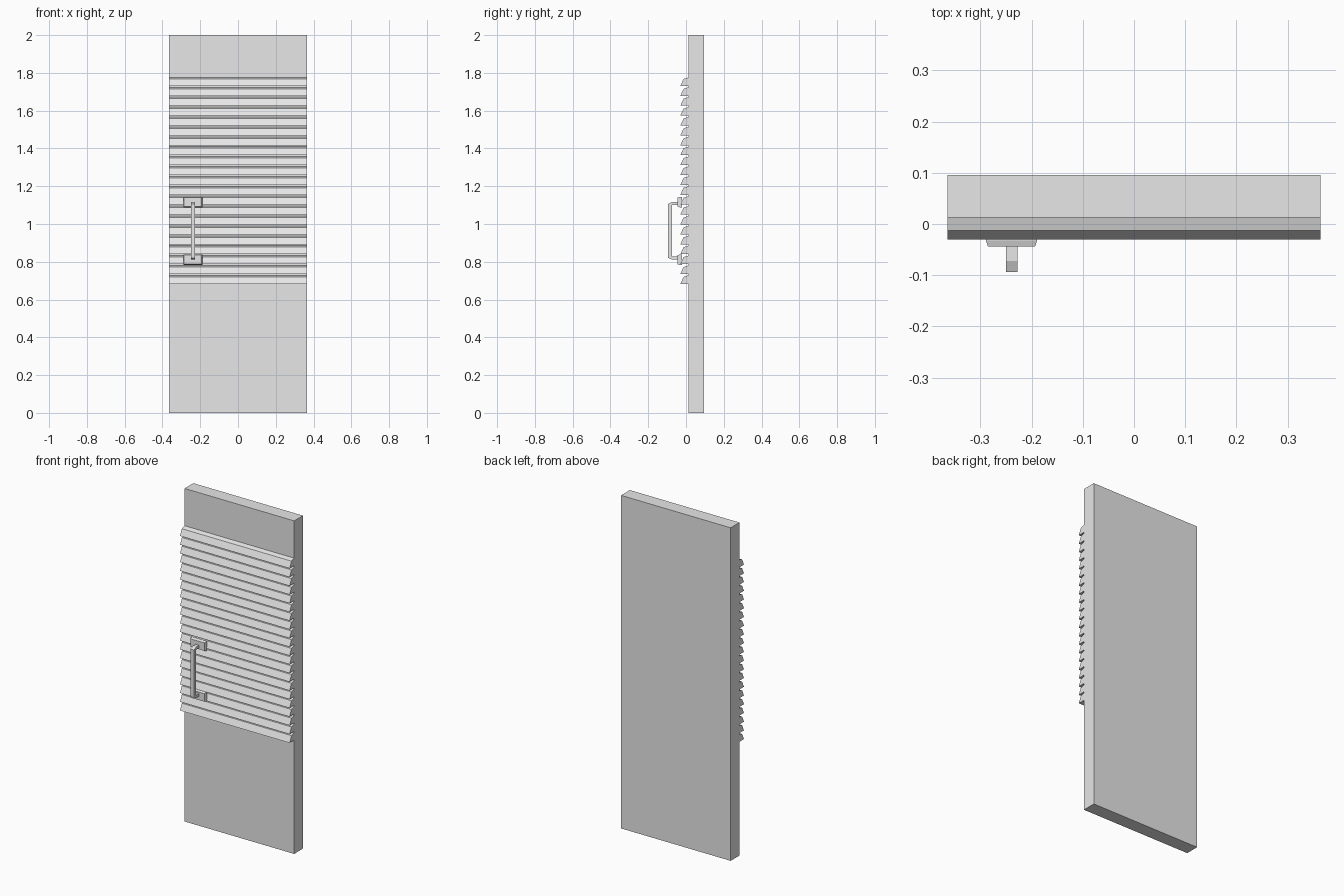
import bpy
import bmesh

cube = bpy.data.objects.get("Cube")
if cube:
    bpy.data.objects.remove(cube, do_unlink=True)

grey = bpy.data.materials.new("light_grey")
grey.use_nodes = True
colour = (0.8, 0.8, 0.8, 1)
grey.diffuse_color = colour
grey.node_tree.nodes["Principled BSDF"].inputs["Base Color"].default_value = colour


def finish(name, bm):
    bmesh.ops.recalc_face_normals(bm, faces=bm.faces)
    mesh = bpy.data.meshes.new(name)
    bm.to_mesh(mesh)
    bm.free()
    mesh.materials.append(grey)
    obj = bpy.data.objects.new(name, mesh)
    bpy.context.collection.objects.link(obj)
    return obj


def extrude_profile(name, profile, x0, x1):
    """Sweep a closed (y, z) outline along x."""
    bm = bmesh.new()
    face = bm.faces.new([bm.verts.new((x0, y, z)) for y, z in profile])
    swept = bmesh.ops.extrude_face_region(bm, geom=[face])["geom"]
    verts = [v for v in swept if isinstance(v, bmesh.types.BMVert)]
    bmesh.ops.translate(bm, verts=verts, vec=(x1 - x0, 0, 0))
    # the extrude keeps the first cap only when it has no neighbours
    bmesh.ops.holes_fill(bm, edges=bm.edges)
    return finish(name, bm)


HALF_W = 0.364
FACE_Y = 0.013

# Door panel
extrude_profile("door_panel", [(FACE_Y, 0), (0.096, 0), (0.096, 2), (FACE_Y, 2)],
                -HALF_W, HALF_W)

# Louvre slats, one outline repeated up the door
slat = extrude_profile("louvre_slats",
                       [(FACE_Y, 0.683), (-0.03, 0.683), (-0.013, 0.72), (FACE_Y, 0.728)],
                       -HALF_W, HALF_W)
rows = slat.modifiers.new("rows", 'ARRAY')
rows.count = 21
rows.use_relative_offset = False
rows.use_constant_offset = True
rows.constant_offset_displace = (0, 0, 0.0524)

# Handle mounting plates, tapered towards the front
for name, z in (("lower_handle_plate", 0.811), ("upper_handle_plate", 1.116)):
    bm = bmesh.new()
    rings = []
    for y, w, h in ((-0.022, 0.05, 0.028), (-0.032, 0.05, 0.028), (-0.044, 0.046, 0.024)):
        rings.append([bm.verts.new((-0.239 + sx * w, y, z + sz * h))
                      for sx, sz in ((-1, -1), (1, -1), (1, 1), (-1, 1))])
    for a, b in zip(rings, rings[1:]):
        for i in range(4):
            j = (i + 1) % 4
            bm.faces.new((a[i], a[j], b[j], b[i]))
    bm.faces.new(rings[0])
    bm.faces.new(rings[-1])
    finish(name, bm)

# Pull handle: a squared C with chamfered corners
MID_Z = 0.964
half = [(-0.04, 0.137), (-0.074, 0.137), (-0.074, 0), (-0.094, 0),
        (-0.094, 0.143), (-0.072, 0.153), (-0.04, 0.153)]
bm = bmesh.new()
for s in (1, -1):
    lower, upper = -0.25, -0.227
    sides = [[bm.verts.new((x, y, MID_Z + s * z)) for y, z in half] for x in (lower, upper)]
    for ring in sides:
        bm.faces.new(ring)
    for i in range(len(half)):
        j = (i + 1) % len(half)
        if i != 2:  # the middle stays open where the halves meet
            bm.faces.new((sides[0][i], sides[0][j], sides[1][j], sides[1][i]))
bmesh.ops.remove_doubles(bm, verts=bm.verts, dist=0.0001)
finish("pull_handle", bm)
